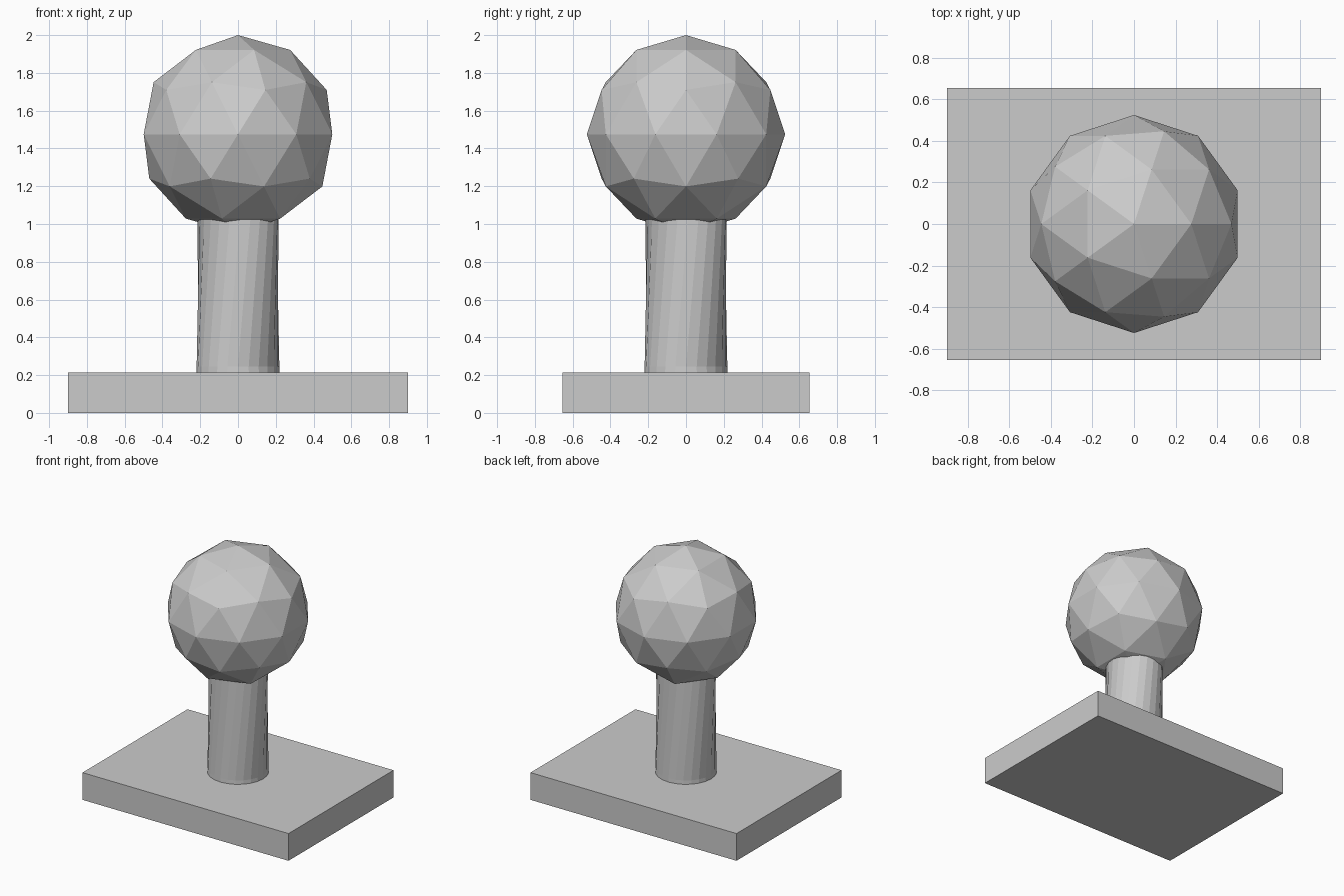
import bpy, bmesh, math

if "Cube" in bpy.data.objects:
    bpy.data.objects.remove(bpy.data.objects["Cube"])


def make_object(name, bm):
    bmesh.ops.recalc_face_normals(bm, faces=bm.faces)
    mesh = bpy.data.meshes.new(name)
    bm.to_mesh(mesh)
    bm.free()
    obj = bpy.data.objects.new(name, mesh)
    bpy.context.collection.objects.link(obj)
    return obj


# Flat rectangular base slab
bm = bmesh.new()
bmesh.ops.create_cube(bm, size=1)
for v in bm.verts:
    v.co = (v.co.x * 1.8, v.co.y * 1.31, (v.co.z + 0.5) * 0.215)
make_object("base_slab", bm)

# Slightly tapered, gently twisted column; both ends sit inside their neighbours
SIDES = 24
TWIST = math.radians(18)
bm = bmesh.new()
rings = []
for z, radius, turn in ((0.2, 0.221, 0), (0.245, 0.219, 0), (1.03, 0.214, TWIST)):
    rings.append([bm.verts.new((radius * math.cos(a), radius * math.sin(a), z))
                  for a in (2 * math.pi * i / SIDES + turn for i in range(SIDES))])
for low, high in zip(rings, rings[1:]):
    for i in range(SIDES):
        j = (i + 1) % SIDES
        bm.faces.new((low[i], low[j], high[j], high[i]))
bm.faces.new(rings[0])
bm.faces.new(rings[-1])
make_object("column", bm)

# Faceted ball on top
bpy.ops.mesh.primitive_ico_sphere_add(subdivisions=2, radius=0.525, location=(0, 0, 1.475))
bpy.context.object.name = "faceted_ball"
